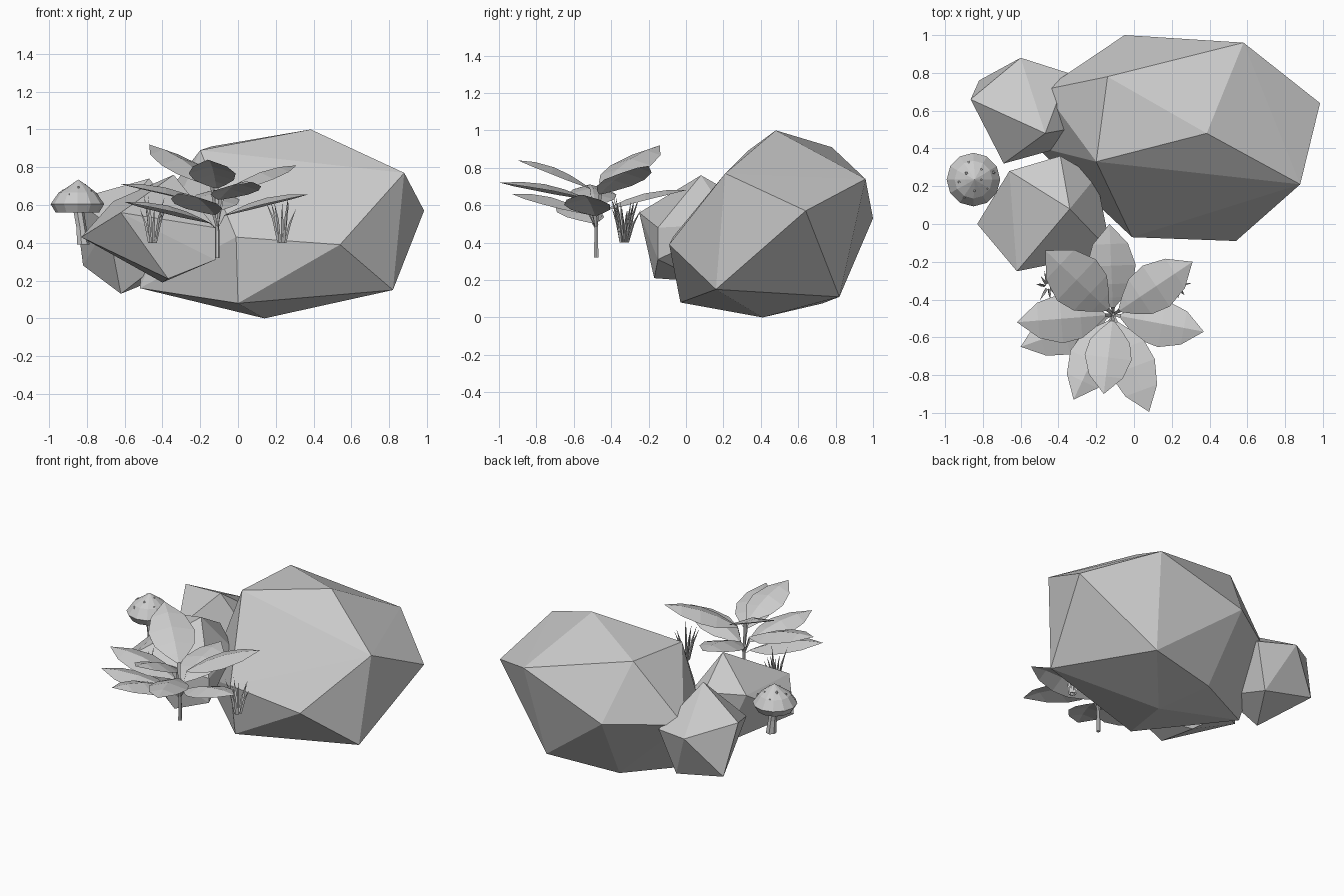
import bpy, bmesh, math, random
from mathutils import Vector

if "Cube" in bpy.data.objects:
    bpy.data.objects.remove(bpy.data.objects["Cube"])

random.seed(4)


def finish(name, bm):
    me = bpy.data.meshes.new(name)
    bm.to_mesh(me)
    bm.free()
    ob = bpy.data.objects.new(name, me)
    bpy.context.collection.objects.link(ob)
    return ob


def rock(name, corners):
    """Faceted boulder: the hull around a few corner points."""
    bm = bmesh.new()
    for c in corners:
        bm.verts.new(c)
    bmesh.ops.convex_hull(bm, input=bm.verts[:])
    bmesh.ops.delete(bm, geom=[v for v in bm.verts if not v.link_faces], context='VERTS')
    bmesh.ops.recalc_face_normals(bm, faces=bm.faces[:])
    return finish(name, bm)


def tube(bm, pts, radii, n):
    """Low-poly tube through points; a zero radius makes a tip."""
    rings = []
    for p, r in zip(map(Vector, pts), radii):
        if r == 0:
            rings.append([bm.verts.new(p)] * n)
        else:
            rings.append([bm.verts.new(p + Vector((r * math.cos(a), r * math.sin(a), 0)))
                          for a in (2 * math.pi * k / n for k in range(n))])
    for a, b in zip(rings, rings[1:]):
        for k in range(n):
            q = list(dict.fromkeys([a[k], a[(k + 1) % n], b[(k + 1) % n], b[k]]))
            if len(q) > 2:
                bm.faces.new(q)
    for ring in (rings[0], rings[-1]):
        if len(set(ring)) == n:
            bm.faces.new(ring)
    bmesh.ops.recalc_face_normals(bm, faces=bm.faces[:])


# Boulders
rock("large_rock", [
    (.385, .48, 1), (-.14, .78, .91), (.58, .96, .74), (-.05, 1, .53), (.985, .64, .57),
    (.88, .21, .77), (.54, -.09, .39), (-.01, -.07, .43), (0, -.03, .08), (-.2, .33, .89),
    (-.48, .71, .53), (.82, .16, .15), (.14, .41, 0), (.5, .82, .11), (-.52, .41, .16),
    (0, .73, .075)])
rock("front_small_rock", [
    (-.34, .08, .76), (-.62, -.25, .56), (-.83, 0, .43), (-.37, -.17, .21), (-.4, .1, .19),
    (-.12, -.15, .48), (-.12, -.15, .31), (-.66, .28, .62), (-.39, .36, .6), (-.2, .25, .5),
    (-.5, .3, .25)])
rock("back_small_rock", [
    (-.47, .48, .74), (-.865, .66, .63), (-.6, .88, .53), (-.82, .76, .28), (-.69, .32, .5),
    (-.45, .75, .2), (-.62, .47, .13), (-.35, .8, .5), (-.36, .5, .6), (-.4, .4, .3)])

# Mushroom
MX, MY = -.85, .235
bm = bmesh.new()
tube(bm, [(MX + .03, MY, .39), (MX + .02, MY, .48), (MX, MY, .6)], [.035, .028, .03], 7)
finish("mushroom_stem", bm)
bm = bmesh.new()
tube(bm, [(MX + d, MY, z) for d, z in ((0, .575), (0, .56), (0, .605), (0, .665), (.005, .7), (.005, .735))],
     [.03, .115, .142, .1, .05, 0], 12)
finish("mushroom_cap", bm)
bm = bmesh.new()
for i in range(9):
    a, r = i * 2.4, .04 + .009 * i
    z = .74 - r * .8
    p = Vector((MX + r * math.cos(a), MY + r * math.sin(a), z))
    tube(bm, [p - Vector((0, 0, .015)), p + Vector((0, 0, .004))], [.012, .005], 5)
finish("mushroom_spots", bm)

# Leafy plant
PX, PY = -.11, -.48
bm = bmesh.new()
tube(bm, [(PX, PY, .32), (PX, PY, .42), (PX, PY, .5)], [.013, .012, .01], 6)
finish("plant_stem", bm)


def leaf(bm, tip, drop, width):
    """Short stalk, then a nearly straight blade whose edges droop from the midrib."""
    base, tip = Vector((PX, PY, .47)), Vector(tip)
    knee = base.lerp(tip, .08)
    knee.z = max(tip.z - drop, .49)
    side = (tip - base).cross(Vector((0, 0, 1))).normalized()
    rows = [[bm.verts.new(base - side * .005), bm.verts.new(base), bm.verts.new(base + side * .005)]]
    for t, w in ((0, .08), (.12, .45), (.28, .85), (.5, 1), (.76, .72), (1, 0)):
        p = knee.lerp(tip, t) + Vector((0, 0, .02 * math.sin(math.pi * t)))
        if w == 0:
            rows.append([bm.verts.new(p)] * 3)
            continue
        o = side * width * w / 2
        fold = Vector((0, 0, .018 * w))
        rows.append([bm.verts.new(p - o - fold), bm.verts.new(p + fold), bm.verts.new(p + o - fold)])
    for a, b in zip(rows, rows[1:]):
        for k in (0, 1):
            bm.faces.new(list(dict.fromkeys([a[k], a[k + 1], b[k + 1], b[k]])))


bm = bmesh.new()
for tip, drop, w in [
        ((-.13, 0, .68), .11, .26), ((-.47, -.14, .92), .22, .3), ((-.62, -.52, .71), .11, .26),
        ((-.6, -.65, .615), .11, .25), ((-.32, -.93, .66), .11, .25), ((-.16, -.9, .84), .15, .25),
        ((.08, -.995, .72), .09, .25), ((.37, -.57, .655), .11, .25), ((.31, -.2, .81), .15, .26)]:
    leaf(bm, tip, drop, w)
finish("plant_leaves", bm)

# Grass tufts
for name, gx, gy in (("left_grass", -.455, -.33), ("right_grass", .23, -.33)):
    bm = bmesh.new()
    for i in range(8):
        a = i * math.pi / 4 + random.uniform(-.3, .3)
        d = Vector((math.cos(a), math.sin(a), 0))
        h, s = random.uniform(.17, .27), random.uniform(.04, .075)
        b = Vector((gx, gy, .4)) + d * .018
        tube(bm, [b, b + d * s * .4 + Vector((0, 0, h * .55)), b + d * s + Vector((0, 0, h))],
             [.008, .008, 0], 3)
    finish(name, bm)
